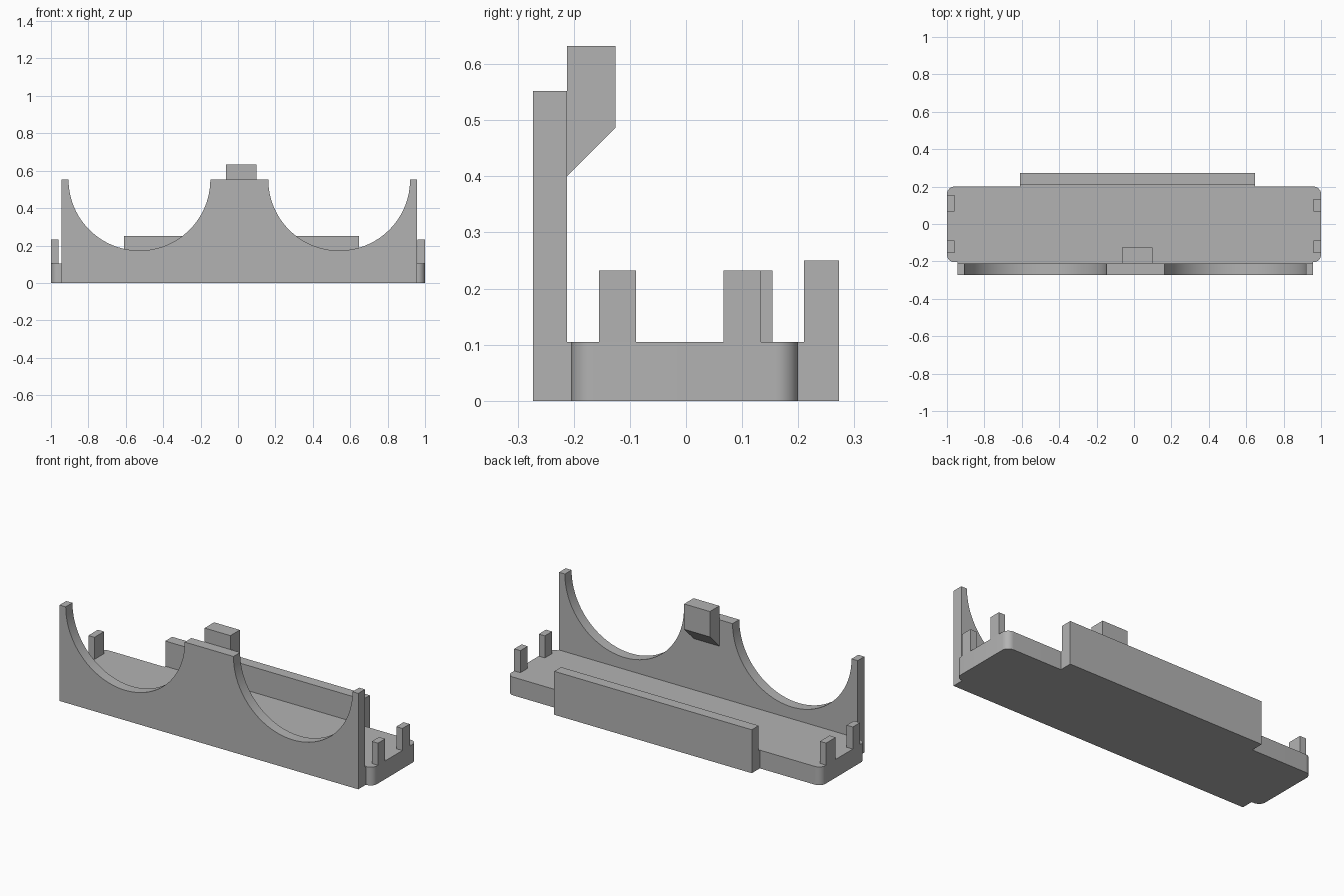
import bpy, bmesh
from math import cos, sin, pi, radians
from mathutils import Vector

cube = bpy.data.objects.get("Cube")
if cube:
    bpy.data.objects.remove(cube, do_unlink=True)

grey = bpy.data.materials.new("plain_grey")
grey.use_nodes = True
GREY = (0.45, 0.45, 0.45, 1)
grey.diffuse_color = GREY
grey.node_tree.nodes["Principled BSDF"].inputs["Base Color"].default_value = GREY


def prism(name, outline, place, sweep):
    """Extrude a 2D outline; place maps (u, v) to a 3D point."""
    bm = bmesh.new()
    face = bm.faces.new([bm.verts.new(place(u, v)) for u, v in outline])
    moved = bmesh.ops.extrude_face_region(bm, geom=[face])["geom"]
    verts = [g for g in moved if isinstance(g, bmesh.types.BMVert)]
    bmesh.ops.translate(bm, verts=verts, vec=Vector(sweep))
    bmesh.ops.recalc_face_normals(bm, faces=bm.faces)
    mesh = bpy.data.meshes.new(name)
    bm.to_mesh(mesh)
    bm.free()
    mesh.materials.append(grey)
    obj = bpy.data.objects.new(name, mesh)
    bpy.context.collection.objects.link(obj)
    bpy.ops.object.select_all(action='DESELECT')
    obj.select_set(True)
    bpy.context.view_layer.objects.active = obj
    bpy.ops.object.shade_smooth_by_angle(angle=radians(30))
    return obj


def box(name, x0, x1, y0, y1, z0, z1):
    outline = [(x0, y0), (x1, y0), (x1, y1), (x0, y1)]
    return prism(name, outline, lambda u, v: (u, v, z0), (0, 0, z1 - z0))


def arc(cx, cy, r, start, end, steps):
    angles = [start + (end - start) * i / steps for i in range(steps + 1)]
    return [(cx + r * cos(a), cy + r * sin(a)) for a in angles]


# Base tray with rounded corners
FLOOR, FRONT, BACK, RADIUS = 0.105, -0.204, 0.2, 0.04
corners = [(1, 1), (-1, 1), (-1, -1), (1, -1)]
outline = []
for i, (sx, sy) in enumerate(corners):
    edge = BACK if sy > 0 else FRONT
    outline += arc(sx * (1 - RADIUS), edge - sy * RADIUS, RADIUS,
                   i * pi / 2, (i + 1) * pi / 2, 10)
prism("base_tray", outline, lambda u, v: (u, v, 0), (0, 0, FLOOR))

# Front panel with two half-round cradles
LEFT, RIGHT, TOP, BORE = -0.945, 0.957, 0.552, 0.379
PANEL_FRONT, PANEL_BACK = -0.273, -0.212
outline = [(LEFT, 0), (LEFT, TOP)]
for cx in (-0.527, 0.541):
    outline += arc(cx, TOP, BORE, pi, 2 * pi, 48)
outline += [(RIGHT, TOP), (RIGHT, 0)]
prism("front_panel", outline, lambda u, v: (u, PANEL_FRONT, v),
      (0, PANEL_BACK - PANEL_FRONT, 0))
box("front_joint", LEFT, RIGHT, PANEL_BACK, FRONT, 0, FLOOR)

# Back wall and its joint to the tray
WALL_LEFT, WALL_RIGHT, WALL_FRONT = -0.61, 0.648, 0.21
box("back_wall", WALL_LEFT, WALL_RIGHT, WALL_FRONT, 0.273, 0, 0.25)
box("back_joint", WALL_LEFT, WALL_RIGHT, BACK, WALL_FRONT, 0, FLOOR)

# Chamfered tab behind the centre of the front panel
tab = [(PANEL_BACK, 0.4), (-0.126, 0.486), (-0.126, 0.632), (PANEL_BACK, 0.632)]
prism("centre_tab", tab, lambda u, v: (-0.064, u, v), (0.164, 0, 0))

# Corner posts standing on the tray ends
for side, x0, back_end in (("right", -1, 0.154), ("left", 0.961, 0.134)):
    for end, y0, y1 in (("front", -0.155, -0.089), ("back", 0.067, back_end)):
        box(f"{end}_{side}_post", x0, x0 + 0.039, y0, y1, FLOOR, 0.232)
